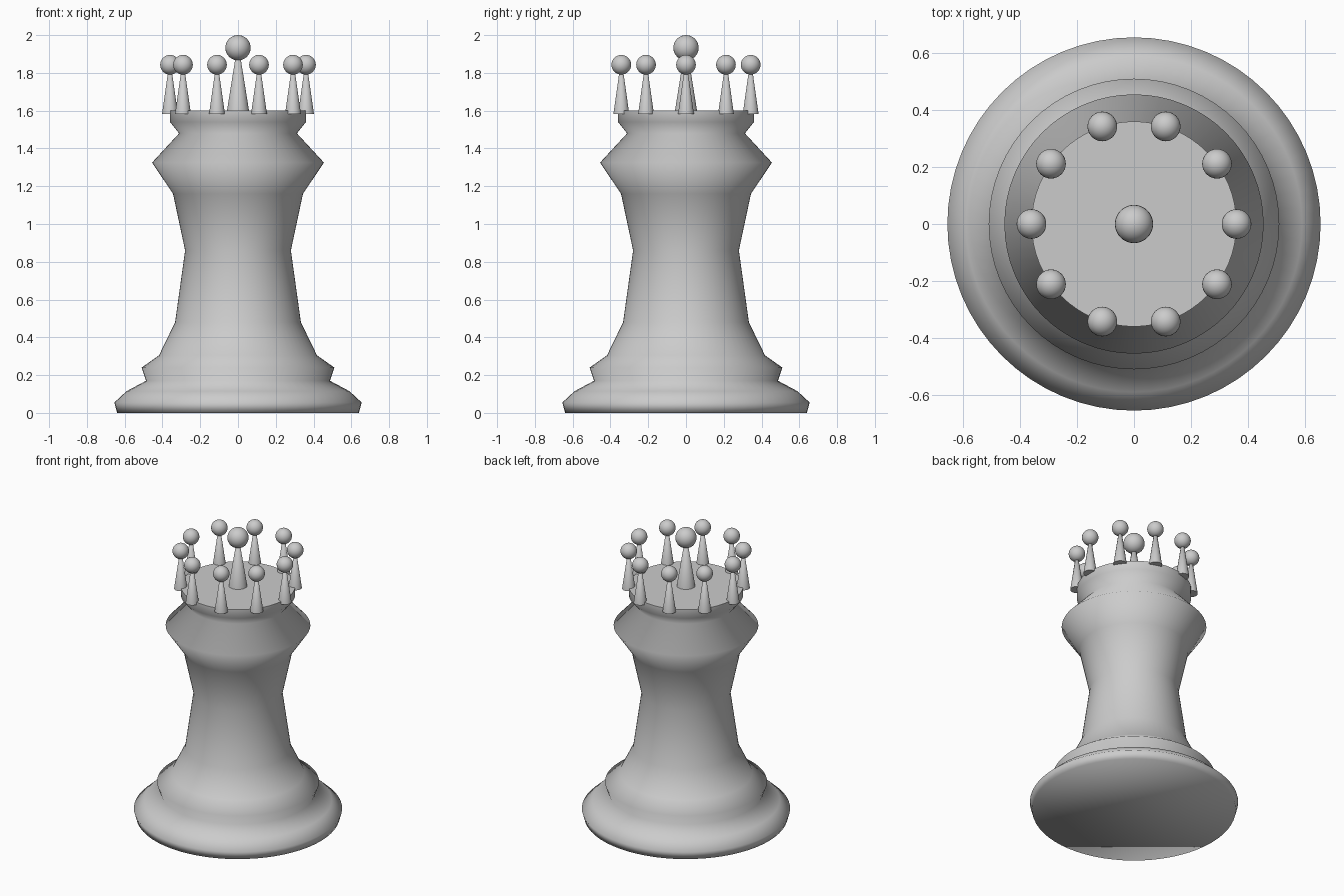
import bpy
import bmesh
from math import cos, sin, radians, tau

if "Cube" in bpy.data.objects:
    bpy.data.objects.remove(bpy.data.objects["Cube"], do_unlink=True)

# Single grey finish
grey = bpy.data.materials.new("plain_grey")
grey.use_nodes = True
colour = (0.6, 0.6, 0.6, 1)
grey.diffuse_color = colour
grey.node_tree.nodes["Principled BSDF"].inputs["Base Color"].default_value = colour


def finish(obj, name):
    """Name, colour and smooth a part, keeping flat caps crisp."""
    obj.name = name
    obj.data.materials.append(grey)
    bpy.ops.object.select_all(action="DESELECT")
    obj.select_set(True)
    bpy.context.view_layer.objects.active = obj
    bpy.ops.object.shade_smooth_by_angle(angle=radians(82))


def lathe(name, profile, segments=64):
    """Turn a (radius, height) profile around z and cap both ends."""
    bm = bmesh.new()
    rings = [[bm.verts.new((r * cos(tau * i / segments), r * sin(tau * i / segments), z))
              for i in range(segments)] for r, z in profile]
    for low, high in zip(rings, rings[1:]):
        for i in range(segments):
            j = (i + 1) % segments
            bm.faces.new((low[i], low[j], high[j], high[i]))
    bm.faces.new(rings[0][::-1])
    bm.faces.new(rings[-1])
    mesh = bpy.data.meshes.new(name)
    bm.to_mesh(mesh)
    bm.free()
    obj = bpy.data.objects.new(name, mesh)
    bpy.context.collection.objects.link(obj)
    finish(obj, name)


def crown_point(name, x, y, base, radius, ball_z, ball_radius):
    """A slender cone carrying a ball."""
    height = ball_z - base
    bpy.ops.mesh.primitive_cone_add(vertices=32, radius1=radius, radius2=0.005, depth=height,
                                    location=(x, y, base + height / 2))
    finish(bpy.context.object, name + "_spike")
    bpy.ops.mesh.primitive_uv_sphere_add(segments=32, ring_count=16, radius=ball_radius,
                                         location=(x, y, ball_z))
    finish(bpy.context.object, name + "_ball")


# Turned body: foot, ledge, waist, collar and rim
lathe("body", [(0.64, 0), (0.655, 0.055), (0.59, 0.115), (0.487, 0.17), (0.51, 0.24),
               (0.418, 0.305), (0.333, 0.48), (0.28, 0.86), (0.344, 1.16), (0.455, 1.325),
               (0.312, 1.48), (0.36, 1.54), (0.36, 1.6)])

# Crown: a tall centre point inside a ring of ten
crown_point("centre", 0, 0, 1.59, 0.06, 1.933, 0.067)
for k in range(10):
    a = tau * k / 10
    crown_point(f"crown_{k + 1}", 0.36 * cos(a), 0.36 * sin(a), 1.583, 0.042, 1.843, 0.052)
